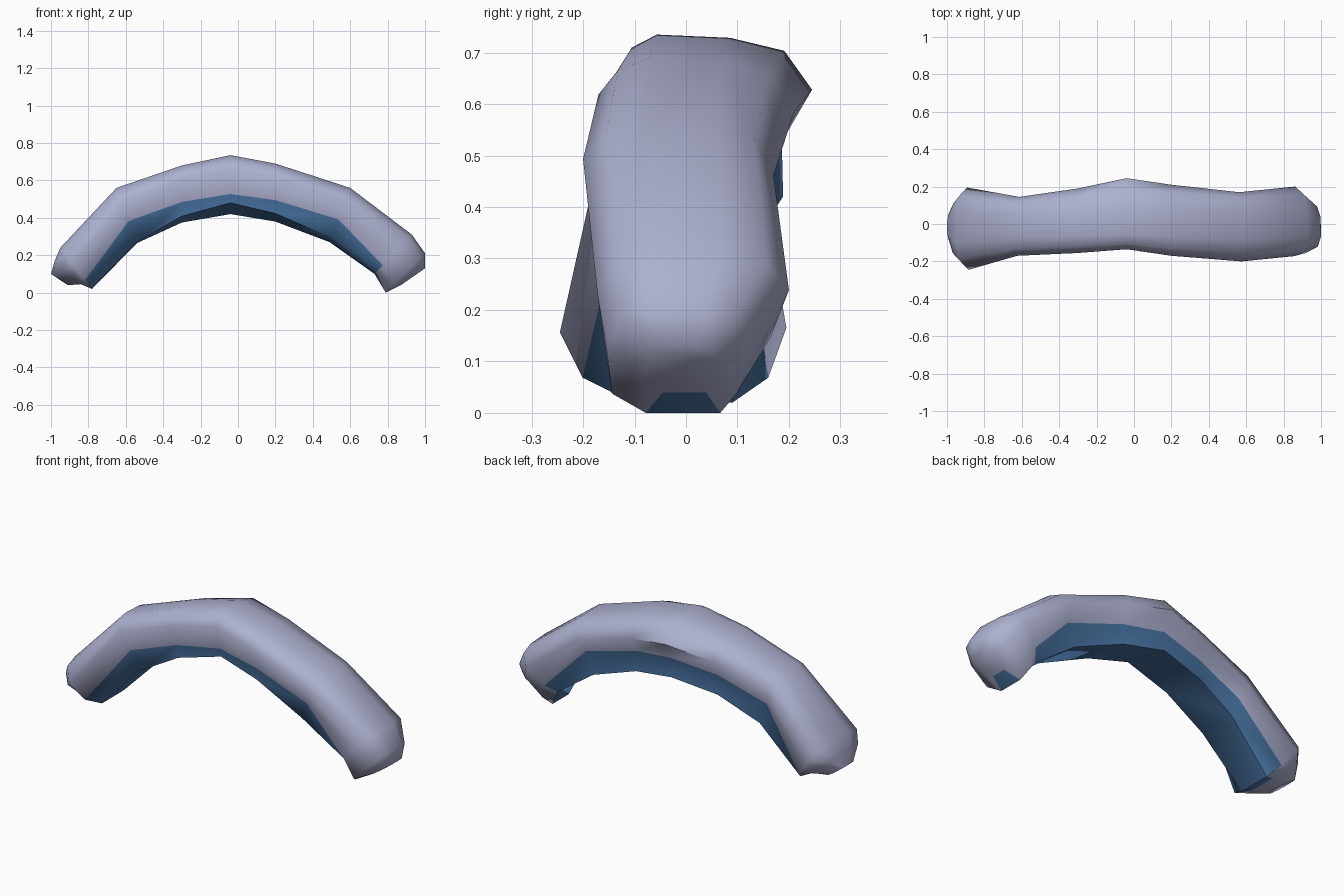
import bpy, bmesh

if "Cube" in bpy.data.objects:
    bpy.data.objects.remove(bpy.data.objects["Cube"])


def material(name, rgb):
    m = bpy.data.materials.new(name)
    m.diffuse_color = (*rgb, 1)
    m.use_nodes = True
    m.node_tree.nodes["Principled BSDF"].inputs["Base Color"].default_value = m.diffuse_color
    return m


lavender = material("lavender", (0.42, 0.44, 0.63))
blue = material("deep_blue", (0.068, 0.18, 0.38))

# Stations along the arch:
# outer x,z / inner x,z / front y / back y / underside tilt / colour border height
stations = [
    (-1.00, .10, -.91, .04, -.10, .07, 0, .30),
    (-.98, .17, -.84, .045, -.20, .14, 0, .20),
    (-.95, .24, -.78, .02, -.245, .195, 0, .22),
    (-.65, .56, -.54, .265, -.17, .145, .02, .40),
    (-.30, .68, -.30, .375, -.155, .19, .11, .36),
    (-.04, .735, -.04, .42, -.135, .245, .19, .34),
    (.20, .69, .20, .38, -.17, .21, .14, .37),
    (.60, .56, .49, .27, -.20, .17, .08, .42),
    (.93, .31, .73, .10, -.172, .20, .03, .22),
    (1.00, .21, .79, .00, -.155, .12, 0, .18),
    (1.00, .13, .87, .04, -.09, .07, 0, .30),
]


def section(k, tilt, border):
    """Side (-1 front, 1 back), fraction of half width, height from inner to outer."""
    left, right = k < 3, k > 7
    end = left or right
    bottom = .6 if left else .72 if right else 1
    low = .82 if left else .93 if right else .76
    crest = .62 if end else .77
    return [
        (-1, .70 * bottom, tilt), (-1, low, border), (-1, 1, crest), (-1, .78, .92), (-1, .42, 1),
        (1, .35, .98), (1, .78, .90), (1, 1, .66), (1, .82 if end else .76, border), (1, .77 * bottom, 0),
    ]


bm = bmesh.new()
rings = []
for k, (ox, oz, ix, iz, yf, yb, tilt, border) in enumerate(stations):
    ring = []
    for side, w, t in section(k, tilt, border):
        y = (yf if side < 0 else yb) * w
        ring.append(bm.verts.new((ix + (ox - ix) * t, y, iz + (oz - iz) * t)))
    rings.append(ring)

# Skin the arch; the underside and the lower side strips are blue
n = len(rings[0])
for k, (a, b) in enumerate(zip(rings, rings[1:])):
    for i in range(n):
        j = (i + 1) % n
        f = bm.faces.new((a[i], b[i], b[j], a[j]))
        inner = i == n - 1 or (i in (0, n - 2) and 1 < k < len(rings) - 3)
        f.material_index = 1 if inner and k > 0 else 0

# Blunt ends
bm.faces.new(rings[0])
bm.faces.new(rings[-1])
bmesh.ops.recalc_face_normals(bm, faces=bm.faces)

mesh = bpy.data.meshes.new("curved_arch")
bm.to_mesh(mesh)
bm.free()
mesh.materials.append(lavender)
mesh.materials.append(blue)
arch = bpy.data.objects.new("curved_arch", mesh)
bpy.context.collection.objects.link(arch)
bpy.context.view_layer.objects.active = arch
arch.select_set(True)
bpy.ops.object.shade_smooth_by_angle(angle=1.05)
